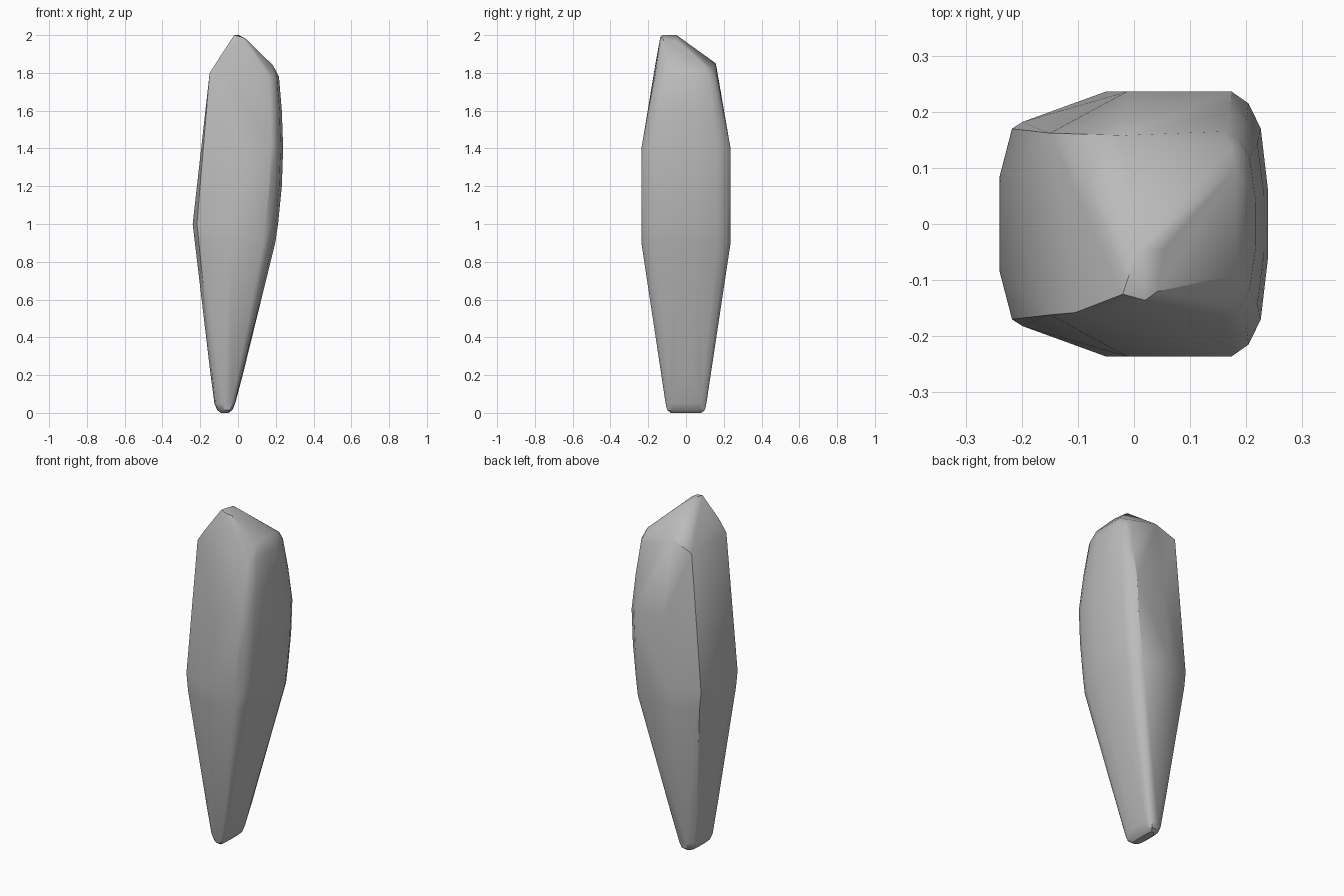
import bpy, bmesh, math

cube = bpy.data.objects.get("Cube")
if cube:
    bpy.data.objects.remove(cube, do_unlink=True)

stone = bpy.data.materials.new("grey stone")
stone.use_nodes = True
colour = (0.5, 0.5, 0.5, 1)
stone.diffuse_color = colour
stone.node_tree.nodes["Principled BSDF"].inputs["Base Color"].default_value = colour

# Half cross-section: fraction of width, fraction of half depth
section = [(0, .35), (.05, .72), (.09, .77), (.42, 1), (.85, 1), (.92, .91), (.97, .72), (1, .25)]
# Levels up the shard: height, left x, right x, half depth
levels = [(0, -.09, -.05, .08), (.015, -.11, -.03, .1), (.05, -.125, -.015, .108),
          (.2, -.145, .025, .13), (.9, -.228, .197, .236), (1, -.24, .212, .236),
          (1.2, -.217, .232, .236), (1.4, -.195, .239, .236), (1.6, -.172, .232, .2),
          (1.78, -.152, .217, .165)]
# Slanted crown
crown = [(-.15, -.162, 1.8), (-.15, .162, 1.8), (-.105, -.158, 1.87), (-.02, -.125, 2),
         (.02, -.136, 1.99), (.042, -.12, 1.98), (.005, -.05, 2), (.053, -.045, 1.965),
         (-.02, .158, 1.85), (.173, .136, 1.82), (.182, .1, 1.84), (.185, -.09, 1.84)]

points = list(crown)
for z, left, right, depth in levels:
    for u, v in section:
        for side in (-1, 1):
            points.append((left + u * (right - left), side * v * depth, z))

# Wrap the points in a faceted skin
bm = bmesh.new()
for p in points:
    bm.verts.new(p)
hull = bmesh.ops.convex_hull(bm, input=bm.verts)
spare = {v for v in hull["geom_interior"] + hull["geom_unused"] if isinstance(v, bmesh.types.BMVert)}
bmesh.ops.delete(bm, geom=list(spare), context="VERTS")
bmesh.ops.dissolve_limit(bm, angle_limit=math.radians(1), verts=bm.verts, edges=bm.edges)
bmesh.ops.recalc_face_normals(bm, faces=bm.faces)
mesh = bpy.data.meshes.new("stone_shard")
bm.to_mesh(mesh)
bm.free()

shard = bpy.data.objects.new("stone_shard", mesh)
mesh.materials.append(stone)
bpy.context.collection.objects.link(shard)
for ob in bpy.context.selected_objects:
    ob.select_set(False)
shard.select_set(True)
bpy.context.view_layer.objects.active = shard
bpy.ops.object.shade_smooth_by_angle(angle=math.radians(30))
